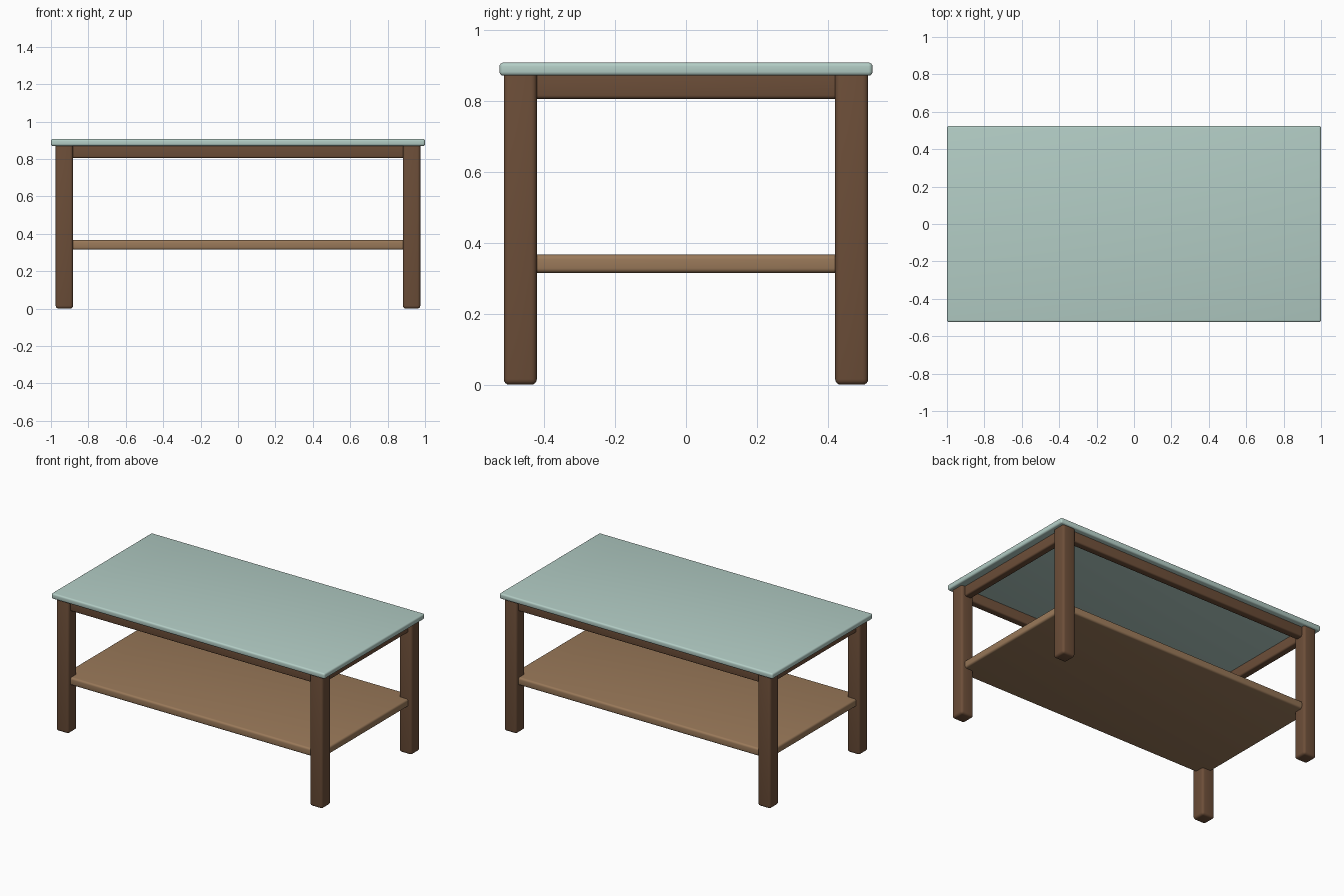
import bpy
import bmesh
from mathutils import Vector

cube = bpy.data.objects.get("Cube")
if cube:
    bpy.data.objects.remove(cube, do_unlink=True)


def material(name, rgb):
    mat = bpy.data.materials.new(name)
    mat.use_nodes = True
    mat.diffuse_color = (*rgb, 1)
    mat.node_tree.nodes["Principled BSDF"].inputs["Base Color"].default_value = (*rgb, 1)
    return mat


glass = material("pale green glass", (0.45, 0.61, 0.56))
dark_wood = material("dark brown wood", (0.15, 0.076, 0.04))
light_wood = material("light brown wood", (0.32, 0.19, 0.1))


def rounded_box(name, low, high, mat, bevel):
    """Box between two corners, with softly rounded edges."""
    low, high = Vector(low), Vector(high)
    bm = bmesh.new()
    bmesh.ops.create_cube(bm, size=1)
    bmesh.ops.scale(bm, vec=high - low, verts=bm.verts)
    mesh = bpy.data.meshes.new(name)
    bm.to_mesh(mesh)
    bm.free()
    mesh.materials.append(mat)
    obj = bpy.data.objects.new(name, mesh)
    obj.location = (low + high) / 2
    bpy.context.collection.objects.link(obj)
    mod = obj.modifiers.new("rounded edges", 'BEVEL')
    mod.width = bevel
    mod.segments = 4
    bpy.ops.object.select_all(action='DESELECT')
    obj.select_set(True)
    bpy.context.view_layer.objects.active = obj
    bpy.ops.object.modifier_apply(modifier=mod.name)
    bpy.ops.object.shade_smooth_by_angle()
    return obj


top_z, rail_z = 0.87, 0.805      # underside of the top and of the rails
leg_x, leg_y, leg_w = 0.975, 0.513, 0.093
rail_x, rail_y, rail_t = 0.95, 0.49, 0.05

# Table top and lower shelf
rounded_box("table_top", (-1, -0.525, top_z), (1, 0.525, 0.907), glass, 0.011)
rounded_box("lower_shelf", (-rail_x, -rail_y, 0.315), (rail_x, rail_y, 0.366), light_wood, 0.013)

# Four legs, reaching slightly into the top
for sx, side in ((1, "left"), (-1, "right")):
    for sy, end in ((-1, "front"), (1, "back")):
        cx, cy, h = sx * (leg_x - leg_w / 2), sy * (leg_y - leg_w / 2), leg_w / 2
        rounded_box(f"{end}_{side}_leg", (cx - h, cy - h, 0),
                    (cx + h, cy + h, top_z + 0.018), dark_wood, 0.016)

# Long rails at front and back, short rails at the sides
for s, end, side in ((-1, "front", "right"), (1, "back", "left")):
    y, x, h = s * (rail_y - rail_t / 2), s * (rail_x - rail_t / 2), rail_t / 2
    rounded_box(f"{end}_rail", (-0.92, y - h, rail_z), (0.92, y + h, top_z + 0.012), dark_wood, 0.01)
    rounded_box(f"{side}_rail", (x - h, -0.46, rail_z), (x + h, 0.46, top_z + 0.012), dark_wood, 0.01)
